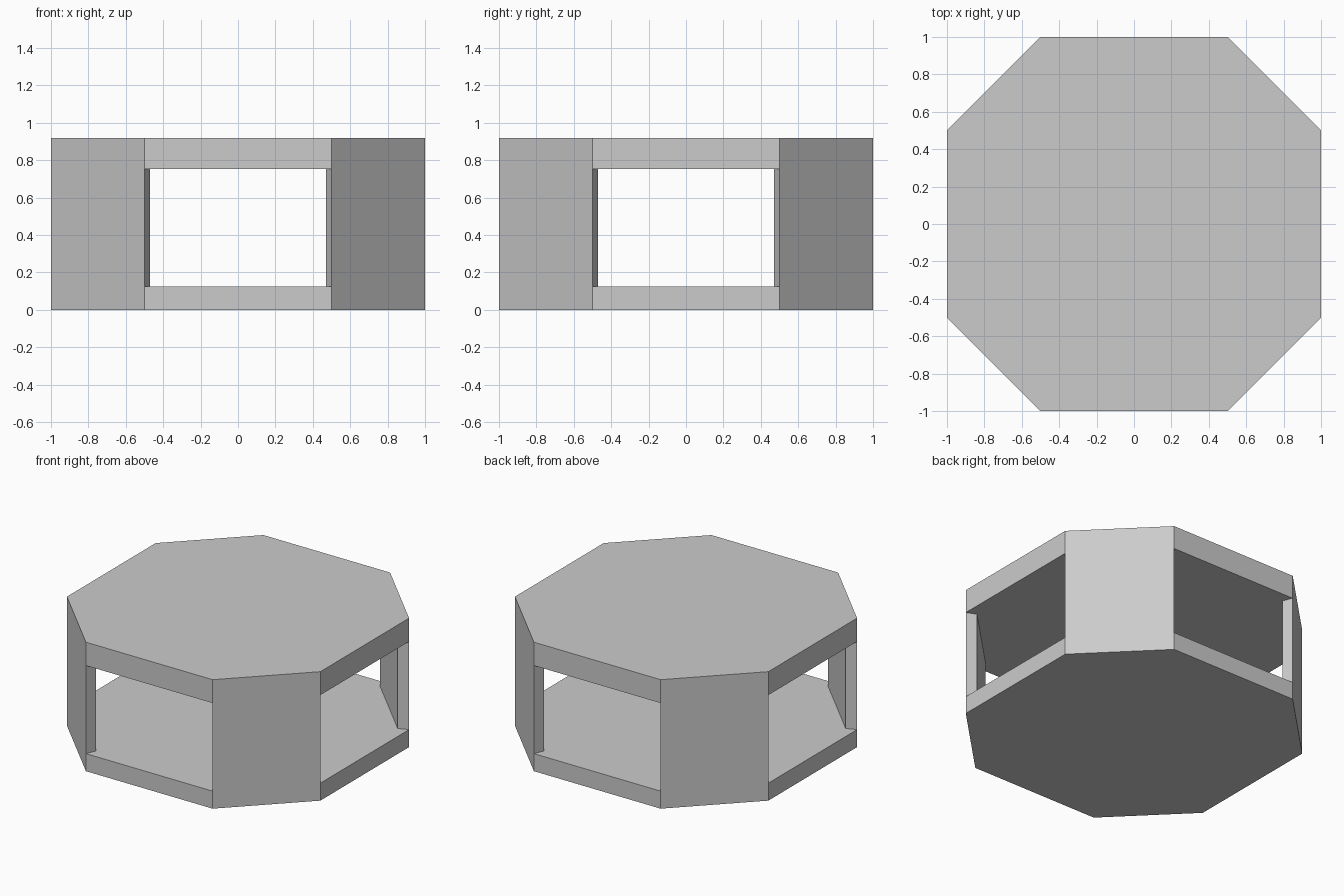
import bpy, bmesh

if "Cube" in bpy.data.objects:
    bpy.data.objects.remove(bpy.data.objects["Cube"])

HEIGHT, FLOOR, CEILING, WALL = 0.92, 0.125, 0.753, 0.07


def octagon(flat, half):
    """Eight corners, counter-clockwise, starting with the front side."""
    pts, p, q = [], (-half, -flat), (half, -flat)
    for _ in range(4):
        pts += [p, q]
        p, q = (-p[1], p[0]), (-q[1], q[0])
    return pts


bm = bmesh.new()


def ring(pts, z):
    return [bm.verts.new((x, y, z)) for x, y in pts]


outer = octagon(1.0, 0.5)
inner = octagon(1.0 - WALL, 0.5 - WALL * 0.414)

base, floor_out, ceil_out, top = [ring(outer, z) for z in (0, FLOOR, CEILING, HEIGHT)]
floor_in, ceil_in = ring(inner, FLOOR), ring(inner, CEILING)

# Underside and tabletop
bm.faces.new(base[::-1])
bm.faces.new(top)

# Floor and ceiling of the open space, notched around the corner walls
floor_loop, ceil_loop = [], []
for i in range(0, 8, 2):
    a, b = i, i + 1
    floor_loop += [floor_in[a], floor_out[a], floor_out[b], floor_in[b]]
    ceil_loop += [ceil_in[a], ceil_out[a], ceil_out[b], ceil_in[b]]
bm.faces.new(floor_loop)
bm.faces.new(ceil_loop[::-1])

for i in range(0, 8, 2):
    a, b, c = i, i + 1, (i + 2) % 8
    # Slab edges above and below each opening
    bm.faces.new((base[a], base[b], floor_out[b], floor_out[a]))
    bm.faces.new((ceil_out[a], ceil_out[b], top[b], top[a]))
    # Diagonal corner wall: outside, inside and two mitred ends
    bm.faces.new((base[b], base[c], floor_out[c], ceil_out[c],
                  top[c], top[b], ceil_out[b], floor_out[b]))
    bm.faces.new((floor_in[c], floor_in[b], ceil_in[b], ceil_in[c]))
    bm.faces.new((floor_in[b], floor_out[b], ceil_out[b], ceil_in[b]))
    bm.faces.new((floor_out[c], floor_in[c], ceil_in[c], ceil_out[c]))

bmesh.ops.recalc_face_normals(bm, faces=bm.faces)
mesh = bpy.data.meshes.new("octagonal_table")
bm.to_mesh(mesh)
bm.free()
bpy.context.collection.objects.link(bpy.data.objects.new("octagonal_table", mesh))
